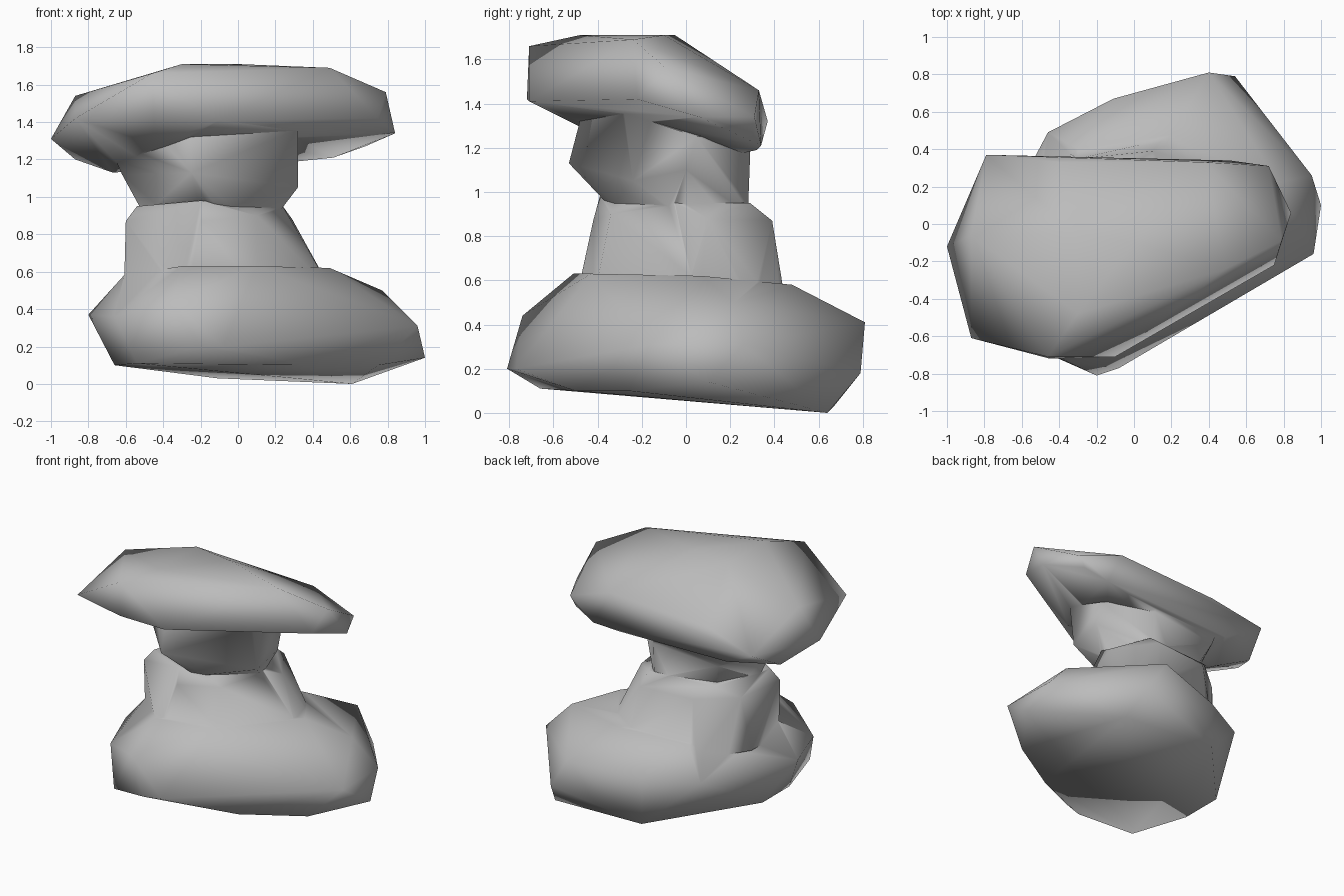
import bpy, bmesh, math

old = bpy.data.objects.get("Cube")
if old:
    bpy.data.objects.remove(old)

stone = bpy.data.materials.new("stone_grey")
stone.use_nodes = True
GREY = (0.5, 0.5, 0.5, 1)
stone.diffuse_color = GREY
stone.node_tree.nodes["Principled BSDF"].inputs["Base Color"].default_value = GREY


def boulder(name, points):
    """Faceted stone: the convex skin around a few corner points."""
    bm = bmesh.new()
    for p in points:
        bm.verts.new(p)
    hull = bmesh.ops.convex_hull(bm, input=bm.verts)
    junk = {g for g in hull["geom_interior"] + hull["geom_unused"]
            if isinstance(g, bmesh.types.BMVert)}
    bmesh.ops.delete(bm, geom=list(junk), context="VERTS")
    bmesh.ops.recalc_face_normals(bm, faces=bm.faces)
    mesh = bpy.data.meshes.new(name)
    bm.to_mesh(mesh)
    bm.free()
    mesh.materials.append(stone)
    obj = bpy.data.objects.new(name, mesh)
    bpy.context.collection.objects.link(obj)
    return obj


# Wide base stone
base = boulder("base_stone", [
    (-.8, -.15, .37), (-.54, -.66, .11), (-.66, -.25, .1), (-.66, .06, .1),
    (-.2, -.81, .2), (-.08, -.77, .2), (-.35, -.74, .44), (-.66, -.53, .36),
    (-.11, .67, .03), (.35, -.5, .1), (.75, -.26, .1), (.61, .64, 0),
    (1, .1, .14), (.96, -.16, .31), (.95, .26, .31), (.54, .79, .18),
    (.4, .81, .41), (-.11, .67, .36), (-.46, .49, .35), (.77, .22, .5),
    (.49, .07, .62), (.2, .48, .58), (-.3, .4, .56), (-.61, -.2, .58),
    (-.3, -.51, .63), (.1, -.43, .63)])

# Tapered shoulder above the base
shoulder = boulder("shoulder", [
    (-.61, -.2, .48), (-.6, .1, .48), (-.3, -.5, .5), (.1, -.42, .5),
    (.5, .05, .5), (.4, .3, .5), (.15, .45, .5), (-.35, .38, .45),
    (-.6, -.23, .87), (-.55, .15, .87), (-.2, -.42, .87), (.1, -.34, .9),
    (.29, .1, .88), (.1, .39, .87), (-.3, .35, .87),
    (-.54, -.2, .95), (-.2, -.39, .98), (.24, -.05, .95), (.1, .29, .95),
    (-.4, .25, .95)])

# Narrow waist, flaring up into the cap
waist = boulder("waist", [
    (-.5, -.12, .9), (-.1, -.34, .93), (.19, 0, .88),
    (.06, .28, .9), (-.36, .16, .9), (-.62, -.1, 1.12), (-.25, -.53, 1.13),
    (.32, -.24, 1.05), (.32, 0, 1.1), (.06, .29, 1.16), (-.45, .27, 1.12),
    (-.7, -.1, 1.3), (-.25, -.47, 1.36), (.32, -.28, 1.36), (.32, .05, 1.25),
    (.06, .29, 1.25), (-.5, .27, 1.25)])

# Broad tilted cap stone
cap = boulder("cap_stone", [
    (-1, -.12, 1.31), (-.87, -.06, 1.54), (-.87, -.61, 1.42), (-.79, .37, 1.32),
    (-.46, -.71, 1.66), (-.1, -.71, 1.41), (-.45, -.72, 1.42), (-.3, -.48, 1.71),
    (-.3, -.05, 1.71), (0, -.1, 1.71), (.49, -.24, 1.69), (.79, -.09, 1.56),
    (.84, .06, 1.34), (.75, -.22, 1.42), (.72, .31, 1.34), (.38, .33, 1.46),
    (.68, .3, 1.27), (.51, .34, 1.21), (-.4, .33, 1.42), (-.87, .15, 1.2),
    (-.67, .05, 1.13), (-.54, .3, 1.19), (.32, .32, 1.19), (-.45, -.45, 1.28)])

# Fuse the stones into one continuous surface
for part in (shoulder, waist, cap):
    mod = base.modifiers.new("join_" + part.name, "BOOLEAN")
    mod.operation = "UNION"
    mod.solver = "EXACT"
    mod.object = part
    bpy.context.view_layer.objects.active = base
    base.select_set(True)
    bpy.ops.object.modifier_apply(modifier=mod.name)
    bpy.data.objects.remove(part)

base.name = "stacked_stone"
bpy.ops.object.shade_smooth_by_angle(angle=math.radians(85))
